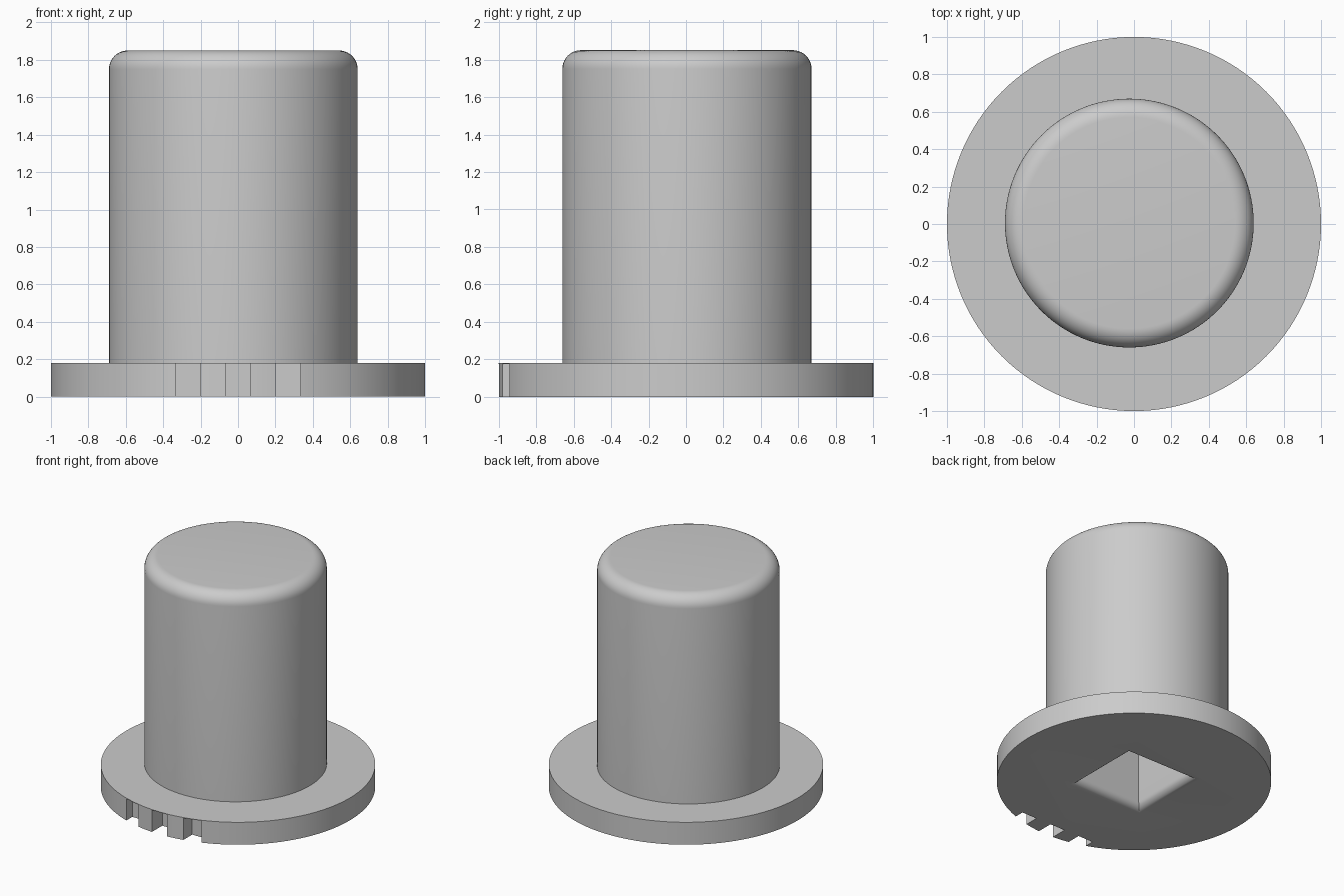
import bpy, bmesh, math

cube = bpy.data.objects.get("Cube")
if cube:
    bpy.data.objects.remove(cube, do_unlink=True)

grey = bpy.data.materials.new("plain_grey")
grey.use_nodes = True
COLOR = (0.6, 0.6, 0.6, 1)
grey.diffuse_color = COLOR
grey.node_tree.nodes["Principled BSDF"].inputs["Base Color"].default_value = COLOR

SEGMENTS = 128
FLANGE_TOP = 0.18
BODY_TOP = 1.85
BODY_RADIUS = 0.665


def circle(radius, z, n=SEGMENTS):
    return [(radius * math.cos(math.tau * i / n),
             radius * math.sin(math.tau * i / n), z) for i in range(n)]


def square(half, z):
    return [(-half, -half, z), (half, -half, z), (half, half, z), (-half, half, z)]


def loft(name, rings, location=(0, 0, 0)):
    """Closed solid skinned through a stack of matching rings."""
    bm = bmesh.new()
    loops = [[bm.verts.new(p) for p in ring] for ring in rings]
    for low, high in zip(loops, loops[1:]):
        n = len(low)
        for i in range(n):
            j = (i + 1) % n
            bm.faces.new((low[i], low[j], high[j], high[i]))
    bm.faces.new(loops[0][::-1])
    bm.faces.new(loops[-1])
    mesh = bpy.data.meshes.new(name)
    bm.to_mesh(mesh)
    bm.free()
    mesh.materials.append(grey)
    obj = bpy.data.objects.new(name, mesh)
    obj.location = location
    bpy.context.collection.objects.link(obj)
    return obj


def activate(obj):
    bpy.ops.object.select_all(action='DESELECT')
    obj.select_set(True)
    bpy.context.view_layer.objects.active = obj


def cut(obj, cutter):
    mod = obj.modifiers.new("cut", 'BOOLEAN')
    mod.operation = 'DIFFERENCE'
    mod.solver = 'EXACT'
    mod.object = cutter
    activate(obj)
    bpy.ops.object.modifier_apply(modifier=mod.name)


# Flange disc
flange = loft("flange", [circle(1, 0), circle(1, FLANGE_TOP)])

# Body with a rounded top edge
fillet = 0.1
steps = 10
rings = [circle(BODY_RADIUS, FLANGE_TOP)]
for i in range(steps + 1):
    a = math.pi / 2 * i / steps
    rings.append(circle(BODY_RADIUS - fillet + fillet * math.cos(a),
                        BODY_TOP - fillet + fillet * math.sin(a)))
body = loft("body", rings, (-0.025, 0.005, 0))

# Square socket with a flared mouth, open underneath
flare = 0.06
rings = [square(0.34, -0.1)]
for i in range(7):
    a = math.pi / 2 * i / 6
    rings.append(square(0.34 - flare * math.sin(a), flare * (1 - math.cos(a))))
rings.append(square(0.28, 1.2))
socket = loft("socket_cutter", rings)
cut(flange, socket)
cut(body, socket)

# Three notches under the front rim leave two teeth between them
step = 0.1333
for k in (-2, 0, 2):
    x = k * step
    notch = loft("notch_cutter", [
        [(x - step / 2, -1.2, z), (x + step / 2, -1.2, z),
         (x + step / 2, -0.867, z), (x - step / 2, -0.867, z)]
        for z in (-0.1, FLANGE_TOP - 0.004)])
    cut(flange, notch)
    bpy.data.objects.remove(notch, do_unlink=True)
bpy.data.objects.remove(socket, do_unlink=True)

for obj in (flange, body):
    activate(obj)
    bpy.ops.object.shade_smooth_by_angle(angle=math.radians(30))
